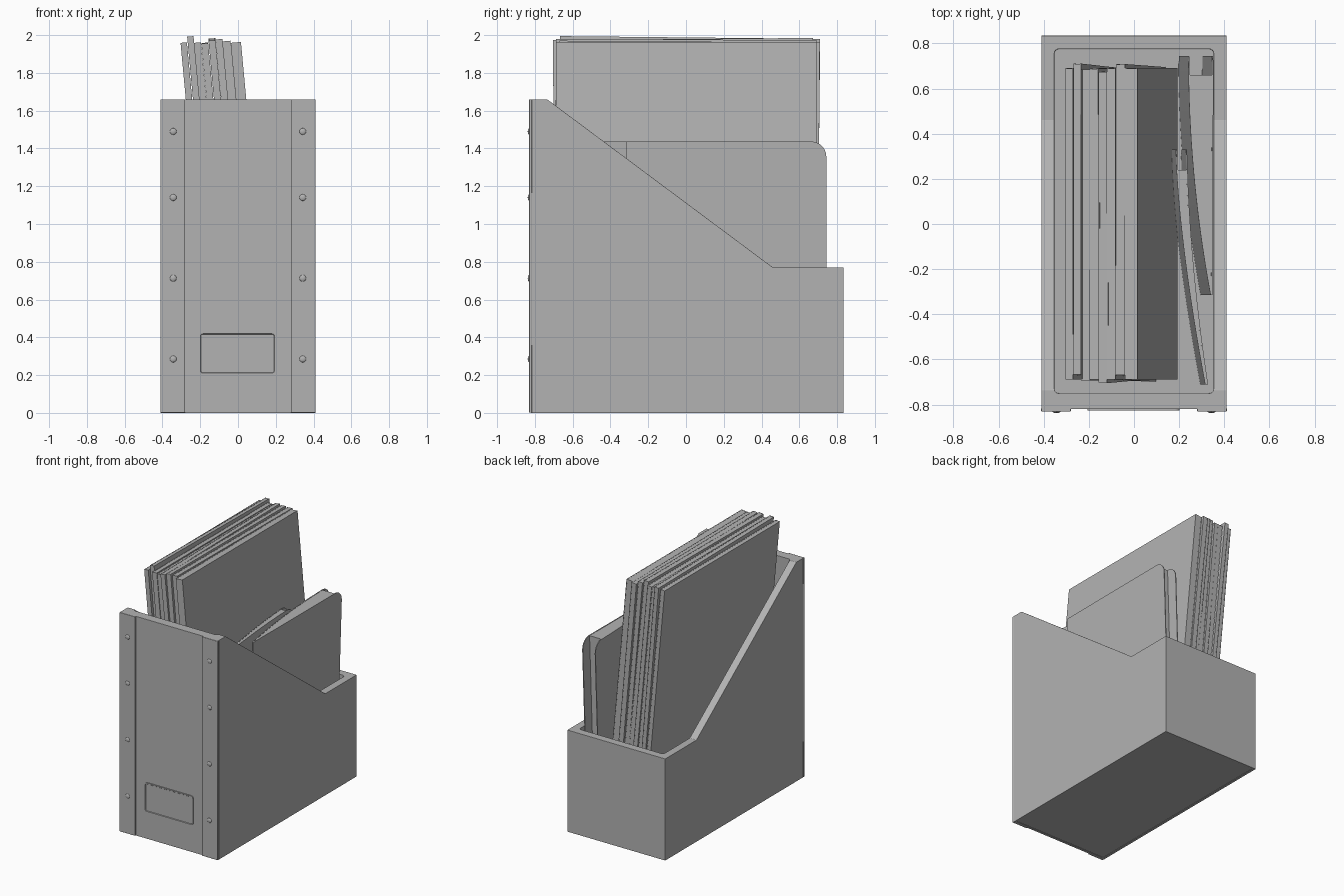
import bpy, bmesh, math
from mathutils import Matrix, Vector

if "Cube" in bpy.data.objects:
    bpy.data.objects.remove(bpy.data.objects["Cube"])

# One darker grey for every part
grey = bpy.data.materials.new("dark_grey")
grey.diffuse_color = (0.45, 0.45, 0.45, 1)
grey.use_nodes = True
grey.node_tree.nodes["Principled BSDF"].inputs["Base Color"].default_value = grey.diffuse_color


def finish(name, bm, smooth=True):
    bmesh.ops.recalc_face_normals(bm, faces=bm.faces)
    me = bpy.data.meshes.new(name)
    bm.to_mesh(me)
    bm.free()
    me.materials.append(grey)
    ob = bpy.data.objects.new(name, me)
    bpy.context.collection.objects.link(ob)
    bpy.context.view_layer.objects.active = ob
    if smooth:
        bpy.ops.object.select_all(action='DESELECT')
        ob.select_set(True)
        bpy.ops.object.shade_smooth_by_angle(angle=math.radians(30))
    return ob


def add_box(bm, lo, hi):
    lo, hi = Vector(lo), Vector(hi)
    m = Matrix.Translation((lo + hi) / 2) @ Matrix.Diagonal((*(hi - lo), 1))
    return bmesh.ops.create_cube(bm, size=1, matrix=m)["verts"]


def prism(bm, pts, vec):
    f = bm.faces.new([bm.verts.new(p) for p in pts])
    r = bmesh.ops.extrude_face_region(bm, geom=[f], use_keep_orig=True)
    bmesh.ops.translate(bm, vec=vec, verts=[v for v in r["geom"] if isinstance(v, bmesh.types.BMVert)])


def rounded_rect(x0, x1, y0, y1, r, n=4):
    pts = []
    for k, (cx, cy) in enumerate([(x1 - r, y1 - r), (x0 + r, y1 - r), (x0 + r, y0 + r), (x1 - r, y0 + r)]):
        for i in range(n + 1):
            a = math.pi / 2 * (k + i / n)
            pts.append((cx + r * math.cos(a), cy + r * math.sin(a)))
    return pts


def bevel(ob, w, seg=2):
    m = ob.modifiers.new("bevel", 'BEVEL')
    m.width, m.segments, m.limit_method = w, seg, 'ANGLE'


def cut(ob, cutter):
    m = ob.modifiers.new("cut", 'BOOLEAN')
    m.object, m.operation, m.solver = cutter, 'DIFFERENCE', 'EXACT'
    bpy.context.view_layer.objects.active = ob
    bpy.ops.object.modifier_apply(modifier=m.name)
    bpy.data.objects.remove(cutter)


# Slanted holder box, hollowed from the top and slightly recessed underneath
bm = bmesh.new()
side = [(-0.82, 0), (0.834, 0), (0.834, 0.77), (0.46, 0.77), (-0.735, 1.66), (-0.82, 1.66)]
prism(bm, [(-0.41, y, z) for y, z in side], (0.82, 0, 0))
holder = finish("holder_box", bm, False)
bm = bmesh.new()
prism(bm, [(x, y, 0.04) for x, y in rounded_rect(-0.353, 0.353, -0.75, 0.775, 0.02)], (0, 0, 2))
cut(holder, finish("inner_cutter", bm, False))
bm = bmesh.new()
add_box(bm, (-0.39, -0.80, -0.1), (0.39, 0.814, 0.003))
cut(holder, finish("bottom_cutter", bm, False))
bevel(holder, 0.003)

# Front edge strips with rivets
for sx, tag in ((-1, "left"), (1, "right")):
    bm = bmesh.new()
    xs = sorted((sx * 0.28, sx * 0.411))
    add_box(bm, (xs[0], -0.831, 0.001), (xs[1], -0.815, 1.66))
    bevel(finish("edge_strip_" + tag, bm), 0.003)
    bm = bmesh.new()
    for z in (0.285, 0.713, 1.14, 1.49):
        m = Matrix.Translation((sx * 0.343, -0.83, z)) @ Matrix.Diagonal((0.018, 0.008, 0.018, 1))
        bmesh.ops.create_uvsphere(bm, u_segments=16, v_segments=8, radius=1, matrix=m)
    finish("rivets_" + tag, bm)

# Label plate with raised rim
bm = bmesh.new()
prism(bm, [(x, -0.815, z) for x, z in rounded_rect(-0.207, 0.201, 0.203, 0.427, 0.02)], (0, -0.012, 0))
bmesh.ops.recalc_face_normals(bm, faces=bm.faces)
front = min(bm.faces, key=lambda f: f.calc_center_median().y)
bmesh.ops.inset_region(bm, faces=[front], thickness=0.008)
bmesh.ops.inset_region(bm, faces=[front], thickness=0.003, depth=-0.004)
finish("label_plate", bm)

# Stack of tilted magazines: two covers around a barely inset page block
edges = [-0.305, -0.27, -0.235, -0.195, -0.158, -0.12, -0.082, -0.04, 0.016]
tops = [1.967, 2.0, 1.967, 1.967, 1.99, 1.985, 1.975, 1.967]
pitch = [0, 0.6, 0, -0.2, -0.5, 0.3, 0.4, 0]
shift = [0, 0, -0.005, 0.005, 0, -0.01, 0.005, 0]
lean = 0.093
for i, top in enumerate(tops):
    bm = bmesh.new()
    w = edges[i + 1] - edges[i] - 0.001
    h = top - 0.045 - 0.69 * abs(math.sin(math.radians(pitch[i])))
    c = 0.005
    add_box(bm, (0, -0.688, 0), (c, 0.69, h))
    add_box(bm, (w - c, -0.688, 0), (w, 0.69, h))
    add_box(bm, (c, -0.688, 0), (w - c, -0.682, h))
    add_box(bm, (c, -0.682, 0.004), (w - c, 0.689, h - 0.001))
    ob = finish("magazine_%d" % (i + 1), bm, False)
    ob.rotation_euler = (-math.radians(pitch[i]), -math.atan(lean), 0)
    ob.location = (edges[i] + lean * (top - 0.045), shift[i], 0.045)


# Curved leaning sheet between two x profiles, with rounded free corners
def sheet(name, y0, y1, xl, xr, top, r, tilt):
    bm = bmesh.new()
    ys = [y0 + (y1 - r - y0) * i / 16 for i in range(17)]
    if r:
        ys += [y1 - r + r * math.sin(math.pi / 2 * i / 6) for i in range(1, 7)]
    prev = None
    for y in ys:
        d = max(0, y - (y1 - r))
        drop = r - math.sqrt(max(0, r * r - d * d))
        col = []
        for f, z in ((xl, 0.045 + drop), (xr, 0.045 + drop), (xr, top - drop), (xl, top - drop)):
            col.append(bm.verts.new((f(y) - tilt * (top - z) / top, y, z)))
        if prev:
            for k in range(4):
                bm.faces.new((prev[k], prev[(k + 1) % 4], col[(k + 1) % 4], col[k]))
        else:
            bm.faces.new(col)
        prev = col
    bm.faces.new(prev)
    finish(name, bm)


def folder(name, y0, y1, page_end, left, right, tilt):
    t = 0.006
    sheet(name + "_left_cover", y0, y1, left, lambda y: left(y) + t, 1.437, 0.08, tilt)
    sheet(name + "_right_cover", y0, y1, lambda y: right(y) - t, right, 1.437, 0.08, tilt)
    sheet(name + "_pages", y0, page_end, lambda y: left(y) + t,
          lambda y: max(left(y) + t + 0.001, right(y) - t), 1.435, 0, tilt)


# Two half-open folders leaning on the right wall
folder("rear_folder", -0.315, 0.743, 0.66,
       lambda y: 0.241 + 0.098 * ((0.743 - y) / 1.058) ** 2,
       lambda y: 0.352 + 0.004 * (y - 0.743), 0.045)
folder("front_folder", -0.71, 0.33, 0.24,
       lambda y: 0.185 + 0.13 * ((0.33 - y) / 1.04) ** 1.5,
       lambda y: 0.236 + 0.092 * ((0.33 - y) / 1.04) ** 1.7, 0.022)
